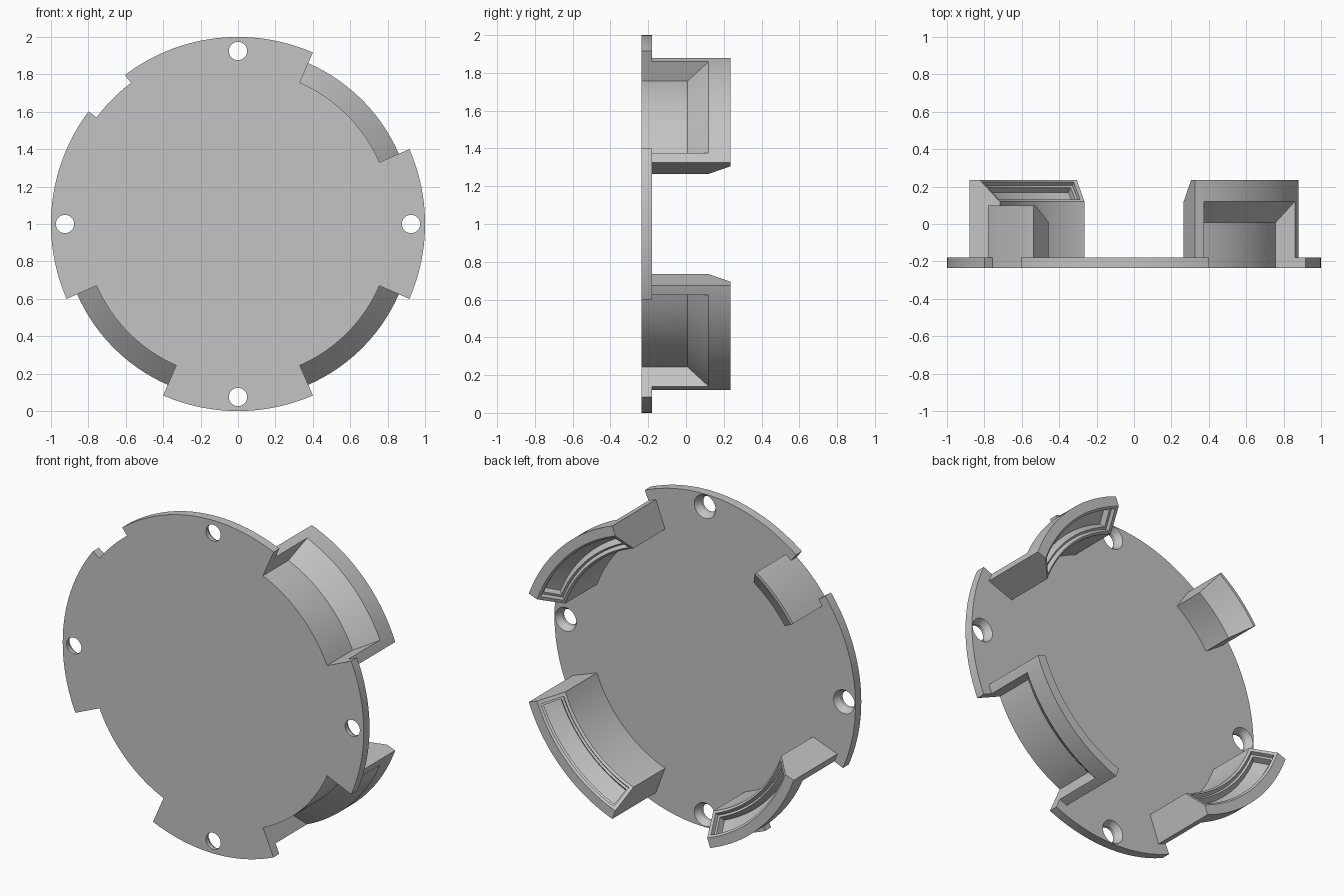
import bpy, bmesh, math
from mathutils import Matrix, Vector

if "Cube" in bpy.data.objects:
    bpy.data.objects.remove(bpy.data.objects["Cube"])

grey = bpy.data.materials.new("plain_grey")
grey.use_nodes = True
colour = (0.55, 0.55, 0.55, 1)
grey.diffuse_color = colour
grey.node_tree.nodes["Principled BSDF"].inputs["Base Color"].default_value = colour

FRONT, PLATE_BACK, BACK = -0.235, -0.18, 0.235
CENTRE = Vector((0, 0, 1))


def finish(name, bm):
    bmesh.ops.recalc_face_normals(bm, faces=bm.faces)
    mesh = bpy.data.meshes.new(name)
    bm.to_mesh(mesh)
    bm.free()
    ob = bpy.data.objects.new(name, mesh)
    bpy.context.collection.objects.link(ob)
    mesh.materials.append(grey)
    return ob


def sector(name, profile, start, end):
    """Sweep a (radius, y) profile around the plate axis, angles in degrees."""
    bm = bmesh.new()
    steps = max(4, round((end - start) / 1.5))
    rings = []
    for i in range(steps + 1):
        a = math.radians(start + (end - start) * i / steps)
        rings.append([bm.verts.new((r * math.cos(a), y, 1 + r * math.sin(a))) for r, y in profile])
    n = len(profile)
    for p, q in zip(rings, rings[1:]):
        for j in range(n):
            k = (j + 1) % n
            bm.faces.new((p[j], p[k], q[k], q[j]))
    bm.faces.new(rings[0])
    bm.faces.new(rings[-1])
    return finish(name, bm)


def disc(name, r_front, r_back, y0, y1, x=0, z=0, segments=48):
    bm = bmesh.new()
    bmesh.ops.create_cone(bm, cap_ends=True, segments=segments, radius1=r_back,
                          radius2=r_front, depth=y1 - y0)
    place = Matrix.Translation(CENTRE + Vector((x, (y0 + y1) / 2, z)))
    bm.transform(place @ Matrix.Rotation(math.pi / 2, 4, 'X'))
    return finish(name, bm)


def cut(ob, cutter):
    cutter.hide_render = True
    mod = ob.modifiers.new("cut", 'BOOLEAN')
    mod.operation = 'DIFFERENCE'
    mod.solver = 'EXACT'
    mod.object = cutter
    bpy.context.view_layer.objects.active = ob
    bpy.ops.object.modifier_apply(modifier=mod.name)
    bpy.data.objects.remove(cutter)


def along_slope(margin, top, depth):
    """Rectangle sunk into the 45 degree inner face of a bracket."""
    s = math.sqrt(0.5)
    low, high = Vector((0.765, 0.12)), Vector((0.88, 0.235))
    run, sink = Vector((s, s)), Vector((s, -s))
    a, b = low + run * margin, high - run * margin
    return [a + sink * top, b + sink * top, b + sink * depth, a + sink * depth]


# Round plate with four countersunk screw holes
plate = disc("round_plate", 1, 1, FRONT, PLATE_BACK, segments=160)
for i in range(4):
    a = i * math.pi / 2
    x, z = 0.925 * math.cos(a), 0.925 * math.sin(a)
    cut(plate, disc("hole", 0.049, 0.049, -0.3, -0.1, x, z))
    cut(plate, disc("countersink", 0.045, 0.08, -0.22, -0.165, x, z))

# Three hollow brackets, each behind an opening in the plate
body = [(0.765, PLATE_BACK), (0.938, PLATE_BACK), (0.938, BACK), (0.88, BACK), (0.765, 0.12)]
cavity = [(0.825, -0.3), (0.825, 0.007), (1.05, 0.232), (1.05, -0.3)]
parts = [plate]
for name, mid in (("upper_left", 45), ("lower_left", -45), ("lower_right", -135)):
    bracket = sector(name + "_bracket", body, mid - 24.7, mid + 24.7)
    for ob in (bracket, plate):
        cut(ob, sector("cavity", cavity, mid - 21.4, mid + 21.4))
    # Stepped window in the sloping face
    cut(bracket, sector("window", along_slope(0.016, -0.03, 0.025), mid - 23.2, mid + 23.2))
    cut(bracket, sector("window_step", along_slope(0.03, -0.03, 0.065), mid - 22.2, mid + 22.2))
    parts.append(bracket)

# Small notch with a latch housing behind it
cut(plate, sector("notch", [(0.947, -0.3), (1.1, -0.3), (1.1, 0), (0.947, 0)], 127.2, 143))
latch = sector("latch_housing", [(0.805, PLATE_BACK), (0.947, PLATE_BACK), (0.947, 0.1),
                                 (0.93, 0.1), (0.805, 0.01)], 124.5, 145.5)
bm = bmesh.new()
bmesh.ops.create_cube(bm, size=1)
bm.transform(Matrix.Diagonal((0.205, 0.37, 0.26, 1)))
radial = [e for e in bm.edges if abs(e.verts[0].co.x - e.verts[1].co.x) > 0.1]
bmesh.ops.bevel(bm, geom=radial, offset=0.035, segments=6, profile=0.5, affect='EDGES')
bm.transform(Matrix.Translation((0.8025, -0.115, 0)))
bm.transform(Matrix.Translation(CENTRE) @ Matrix.Rotation(math.radians(-135), 4, 'Y'))
cut(latch, finish("latch_pocket", bm))
parts.append(latch)

# Smooth the curved walls, keep edges crisp
bpy.ops.object.select_all(action='DESELECT')
for ob in parts:
    ob.select_set(True)
bpy.context.view_layer.objects.active = plate
bpy.ops.object.shade_smooth_by_angle(angle=math.radians(25))
